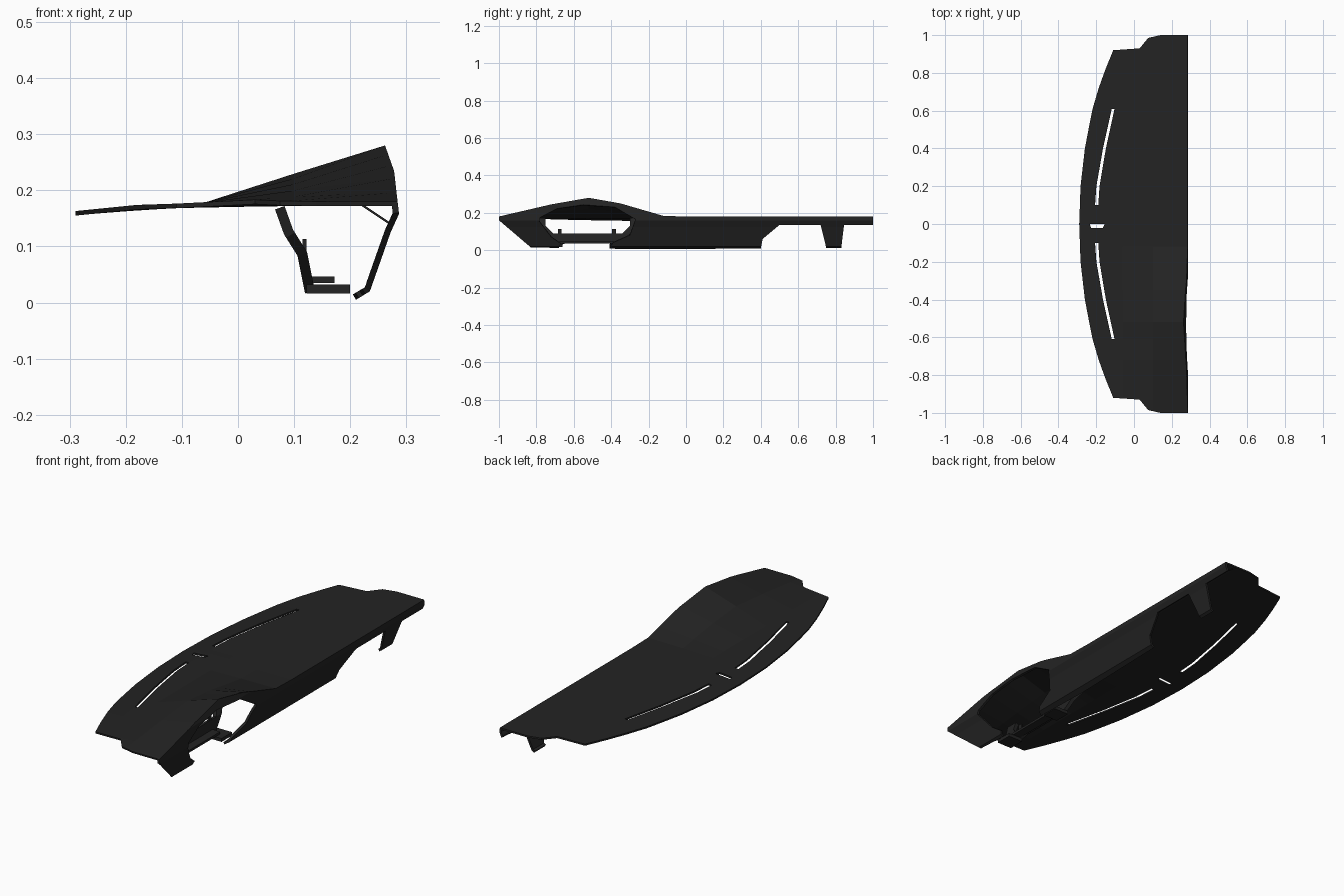
import bpy, bmesh
from mathutils import Vector

if "Cube" in bpy.data.objects:
    bpy.data.objects.remove(bpy.data.objects["Cube"])

mat = bpy.data.materials.new("charcoal_plastic")
mat.diffuse_color = (0.017, 0.017, 0.017, 1)
mat.use_nodes = True
mat.node_tree.nodes["Principled BSDF"].inputs["Base Color"].default_value = mat.diffuse_color


def lerp(table, t):
    """Piecewise linear lookup in a sorted list of (t, value)."""
    if t <= table[0][0]:
        return table[0][1]
    for (a, va), (b, vb) in zip(table, table[1:]):
        if t <= b:
            return va + (vb - va) * (t - a) / (b - a)
    return table[-1][1]


def finish(name, bm, thickness=0):
    bmesh.ops.remove_doubles(bm, verts=bm.verts, dist=0.0005)
    me = bpy.data.meshes.new(name)
    bm.to_mesh(me)
    bm.free()
    me.materials.append(mat)
    ob = bpy.data.objects.new(name, me)
    bpy.context.collection.objects.link(ob)
    if thickness:
        m = ob.modifiers.new("thickness", "SOLIDIFY")
        m.thickness = thickness
        m.offset = -1
    return ob


def wall(name, polys, depth, levels, thickness):
    """Wall drawn as (y, z) polygons, creased at z levels, x given by depth(z)."""
    bm = bmesh.new()
    for p in polys:
        bm.faces.new([bm.verts.new((0, y, z)) for y, z in p])
    bmesh.ops.remove_doubles(bm, verts=bm.verts, dist=0.0005)
    for z in levels:
        bmesh.ops.bisect_plane(bm, geom=bm.verts[:] + bm.edges[:] + bm.faces[:],
                               plane_co=(0, 0, z), plane_no=(0, 0, 1))
    bm.normal_update()
    for f in bm.faces:
        if f.normal.x < 0:
            f.normal_flip()
    for v in bm.verts:
        v.co.x = depth(v.co.z)
    return finish(name, bm, thickness)


def ribbon(pairs):
    """Quads between an outer and an inner outline."""
    return [(a[0], b[0], b[1], a[1]) for a, b in zip(pairs, pairs[1:])]


def box(name, x0, x1, y0, y1, z0, z1):
    bm = bmesh.new()
    bmesh.ops.create_cube(bm, size=1)
    for v in bm.verts:
        v.co = Vector(((x0 + x1) / 2 + v.co.x * (x1 - x0),
                       (y0 + y1) / 2 + v.co.y * (y1 - y0),
                       (z0 + z1) / 2 + v.co.z * (z1 - z0)))
    return finish(name, bm)


# shared profiles
HOOD = [(-1, .18), (-.72, .245), (-.52, .28), (-.35, .25), (-.12, .183), (0, .18)]
FACE = [(.003, .207), (.02, .235), (.125, .272), (.158, .287), (.235, .278), (.28, .262)]
BASE = [(-.29, .163), (-.18, .174), (-.06, .178), (.1, .18)]
EDGE = [(0, -.29), (.2, -.283), (.4, -.26), (.6, -.222), (.76, -.175), (.92, -.11),
        (.93, .03), (.985, .075), (1, .14)]
SLOT = [(0, -.235), (.03, -.225), (.1, -.207), (.2, -.2), (.4, -.165), (.61, -.118), (.92, -.08)]


def face_x(z):
    return lerp(FACE, z)


# top shell with windscreen vents and instrument hood
half = [.02, .06, .1, .2, .3, .4, .52, .61, .72, .82, .92, .93, .985, 1]
ys = sorted([-y for y in half] + [0] + half + [-.35, -.12])
bm = bmesh.new()
rows = []
for y in ys:
    a = abs(y)
    e, s = lerp(EDGE, a), lerp(SLOT, a)
    h = lerp(HOOD, y)
    end = face_x(h)
    width = lerp([(0, .08), (.06, .03), (.1, .018), (.61, .015)], a)
    row = []
    for x in (e, s, s + width, -.06, .1, end):
        x = max(x, e)
        rise = (h - .18) * max(0, min(1, (x + .06) / (end + .06)))
        row.append(bm.verts.new((x, y, lerp(BASE, x) + rise)))
    rows.append(row)
for i, (r, q) in enumerate(zip(rows, rows[1:])):
    mid = (ys[i] + ys[i + 1]) / 2
    vent = .1 < abs(mid) < .61 or -.02 < mid < 0
    for j in range(5):
        if not (j == 1 and vent):
            bm.faces.new((r[j], r[j + 1], q[j + 1], q[j]))
finish("top_shell", bm, .008)

# fascia: frame round the instrument opening, centre panel, end lip and leg
frame = [((-.68, .012), (-.67, .035)), ((-.83, .015), (-.72, .07)),
         ((-1, .16), (-.785, .155)), ((-1, .18), (-.78, .175)),
         ((-.72, .245), (-.69, .222)), ((-.52, .28), (-.55, .243)),
         ((-.35, .25), (-.38, .23)), ((-.12, .183), (-.27, .165)),
         ((-.12, .005), (-.30, .08)), ((-.41, .008), (-.39, .04))]
centre = [[(-.12, .005), (.4, .01), (.41, .06), (.5, .135), (.5, .18), (0, .18), (-.12, .183)]]
lip = [[(.5, .135), (.72, .135), (.845, .135), (1, .135), (1, .18), (.5, .18)]]
leg = [[(.72, .135), (.75, .012), (.83, .012), (.845, .135)]]
wall("fascia", ribbon(frame) + centre + lip + leg, face_x, (.235, .158, .125, .02), .011)

# sloping underside behind the passenger lip
bm = bmesh.new()
pts = [(x, y, z) for y in (.45, .995) for x, z in ((.268, .14), (.22, .172))]
v = [bm.verts.new(p) for p in pts]
bm.faces.new((v[0], v[1], v[3], v[2]))
finish("lip_underside", bm, .004)

# tilted instrument surround behind the opening
ring = [((-.81, .172), (-.75, .172)), ((-.80, .125), (-.75, .13)), ((-.70, .02), (-.71, .09)),
        ((-.63, .045), (-.66, .088)), ((-.42, .045), (-.39, .088)), ((-.37, .02), (-.34, .09)),
        ((-.26, .125), (-.30, .13)), ((-.25, .172), (-.30, .172))]
wall("instrument_surround", ribbon(ring),
     lambda z: lerp([(.02, .137), (.09, .123), (.13, .098), (.172, .083)], z), (.13, .09), .018)

# brackets, cross bar and pegs under the instruments
for side, y0, y1 in (("left", -.74, -.66), ("right", -.41, -.33)):
    box(side + "_bracket", .122, .2, y0, y1, .016, .032)
    mid = -.675 if side == "left" else -.385
    box(side + "_peg", .115, .122, mid - .01, mid + .01, .08, .113)
box("cross_bar", .13, .172, -.68, -.38, .035, .046)
